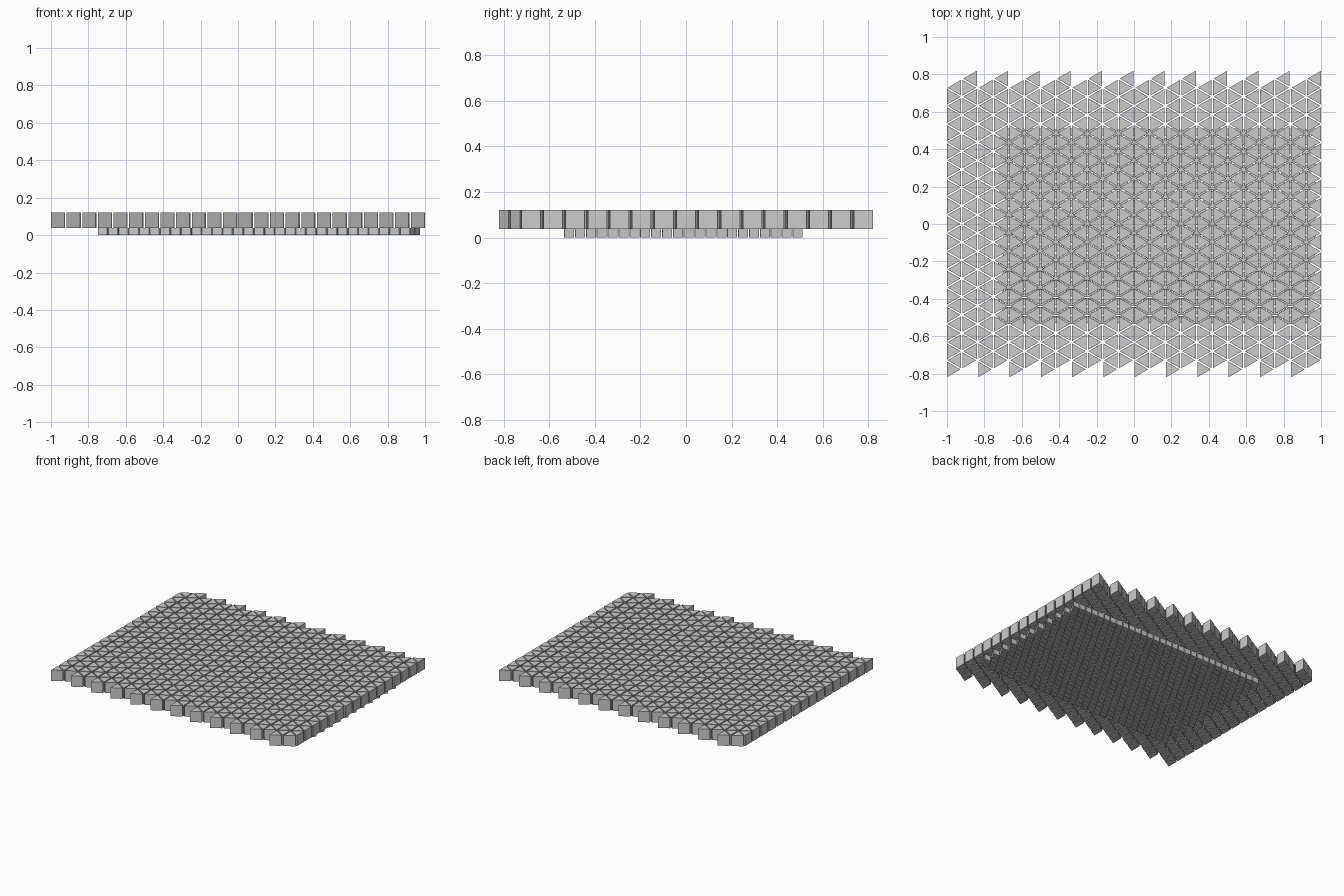
import bpy, bmesh

if "Cube" in bpy.data.objects:
    bpy.data.objects.remove(bpy.data.objects["Cube"])


def prism(bm, pts, z0, z1):
    """Upright prism from a counter-clockwise or clockwise triangle."""
    lo = [bm.verts.new((x, y, z0)) for x, y in pts]
    hi = [bm.verts.new((x, y, z1)) for x, y in pts]
    bm.faces.new(lo[::-1])
    bm.faces.new(hi)
    for i in range(3):
        j = (i + 1) % 3
        bm.faces.new((lo[i], lo[j], hi[j], hi[i]))


def tri_field(name, strips, count, width, length, gap, z0, z1, centre=(0, 0), turn=False):
    """Strips of separated triangular tiles; every second strip pair restarts, giving a toothed border."""
    p = (width + gap) / strips                 # strip pitch
    along = gap * 1.732                        # gap between tile sides along a strip
    s = (length + along) / (count + 1)         # tile pitch along a strip
    d = gap / 2
    half = (s - along) / 2
    bm = bmesh.new()
    for c in range(strips):
        u0 = -(width + gap) / 2 + c * p
        start = -(length + along) / 2 + (c % 2) * s / 2
        for k in range(count):
            v = start + (k + 0.5) * s
            w = v + s / 2
            tiles = (
                [(u0 + d, v - half), (u0 + p - 2 * d, v), (u0 + d, v + half)],
                [(u0 + p - d, w - half), (u0 + p - d, w + half), (u0 + 2 * d, w)],
            )
            for t in tiles:
                if turn:
                    t = [(b, a) for a, b in t]
                prism(bm, [(a + centre[0], b + centre[1]) for a, b in t], z0, z1)
    bmesh.ops.recalc_face_normals(bm, faces=bm.faces[:])
    mesh = bpy.data.meshes.new(name)
    bm.to_mesh(mesh)
    bm.free()
    ob = bpy.data.objects.new(name, mesh)
    bpy.context.collection.objects.link(ob)
    return ob


# Large tiles on top, strips running front to back
tri_field("upper_tiles", 24, 16, 2.0, 1.638, 0.008, 0.038, 0.12)

# Small tiles below, strips running left to right
tri_field("lower_tiles", 22, 30, 1.045, 1.722, 0.004, 0.0, 0.038, (0.112, -0.012), True)
